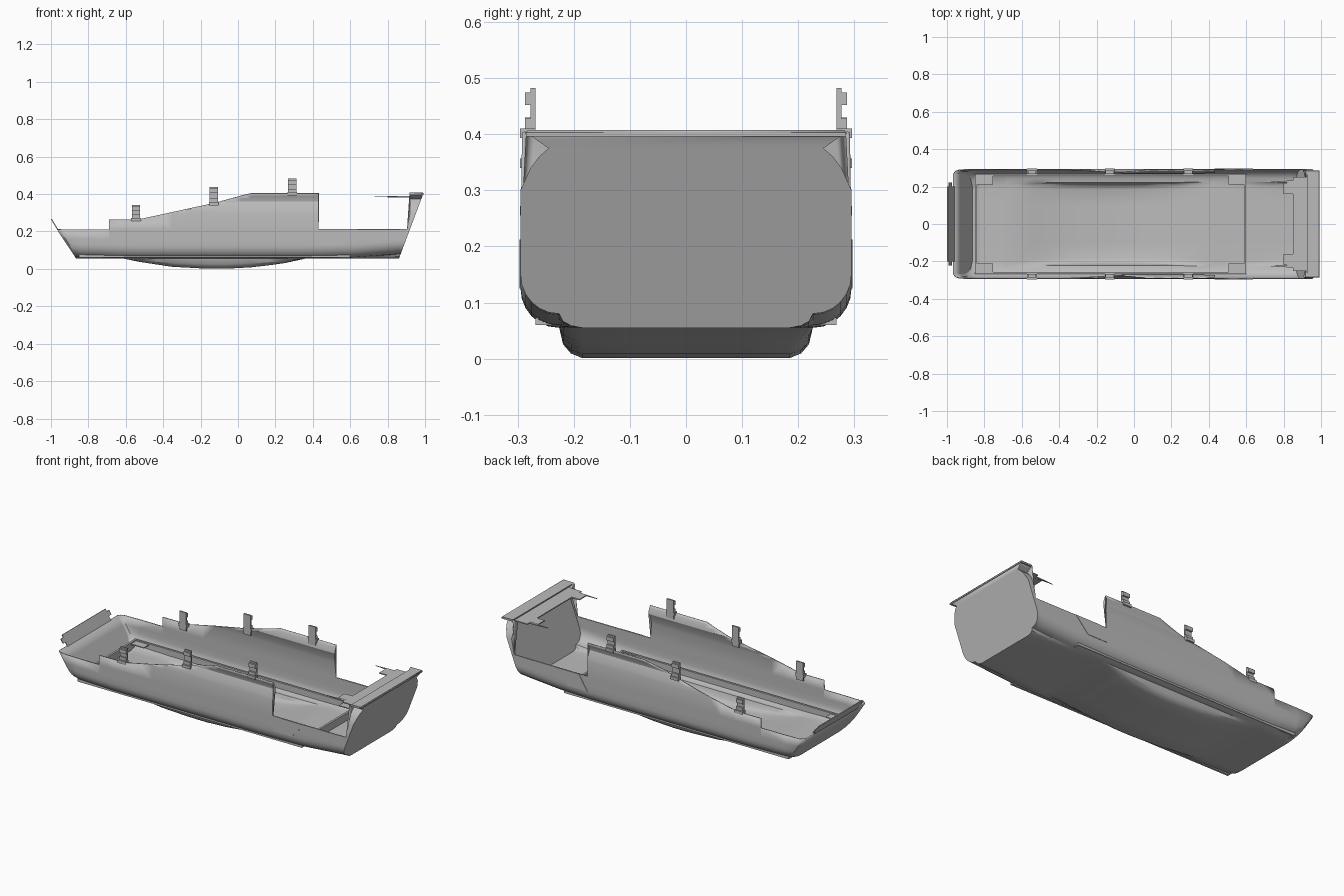
import bpy, bmesh, math
from mathutils import Vector

if "Cube" in bpy.data.objects:
    bpy.data.objects.remove(bpy.data.objects["Cube"])

mat = bpy.data.materials.new("plain grey")
mat.diffuse_color = (0.5, 0.5, 0.5, 1)
mat.use_nodes = True
mat.node_tree.nodes["Principled BSDF"].inputs["Base Color"].default_value = mat.diffuse_color


def finish(name, bm, smooth=False):
    me = bpy.data.meshes.new(name)
    bm.to_mesh(me)
    bm.free()
    ob = bpy.data.objects.new(name, me)
    bpy.context.collection.objects.link(ob)
    me.materials.append(mat)
    if smooth:
        bpy.ops.object.select_all(action='DESELECT')
        bpy.context.view_layer.objects.active = ob
        ob.select_set(True)
        bpy.ops.object.shade_smooth_by_angle(angle=math.radians(30))
    return ob


def add_box(bm, x0, x1, y0, y1, z0, z1):
    r = bmesh.ops.create_cube(bm, size=1)
    for v in r['verts']:
        v.co = ((x0 + x1) / 2 + v.co.x * (x1 - x0), (y0 + y1) / 2 + v.co.y * (y1 - y0),
                (z0 + z1) / 2 + v.co.z * (z1 - z0))


def add_prism(bm, pts, shift):
    vs = [bm.verts.new(p) for p in pts]
    f = bm.faces.new(vs)
    r = bmesh.ops.extrude_face_region(bm, geom=[f], use_keep_orig=True)
    for g in r['geom']:
        if isinstance(g, bmesh.types.BMVert):
            g.co += Vector(shift)
    bmesh.ops.recalc_face_normals(bm, faces=bm.faces[:])


def lerp(table, x):
    if x <= table[0][0]:
        return table[0][1]
    for (a, p), (b, q) in zip(table, table[1:]):
        if x <= b:
            return p + (q - p) * (x - a) / (b - a)
    return table[-1][1]


BASE = [(-0.87, 0.062), (-0.6, 0.055), (0.4, 0.055), (0.62, 0.06), (0.87, 0.08)]
BELLY = [(-0.61, 0.055), (-0.52, 0.036), (-0.35, 0.011), (-0.2, 0.003), (-0.08, 0),
         (0.1, 0.01), (0.25, 0.031), (0.36, 0.055)]
WIDE = [(0.0, 0.295), (0.3, 0.295), (0.34, 0.285), (0.36, 0.277), (0.375, 0.28), (0.405, 0.293)]
WIDE_STERN = [(0.0, 0.295), (0.3, 0.295), (0.34, 0.277), (0.36, 0.262), (0.375, 0.245), (0.405, 0.288)]


def bow_x(z):
    return -0.87 - (z - 0.062) * 0.66


def stern_x(z):
    return 0.87 + (z - 0.08) * 0.375


# hull: lofted cross-sections (x, top height, width factor, end kind)
stations = [(-0.87, 0.21, 0.91, 'bow'), (-0.87, 0.21, 0.965, 'bow2'), (-0.87, 0.21, 0.99, 'bow3'),
            (-0.84, 0.21, 1, ''), (-0.69, 0.21, 1, ''), (-0.689, 0.265, 1, '')]
stations += [(x, 0.265, 1, '') for x in (-0.61, -0.53)]
stations += [(x, lerp([(-0.53, 0.265), (-0.13, 0.352), (0.07, 0.403)], x), 1, '')
             for x in (-0.43, -0.35, -0.27, -0.2, -0.13, -0.06, 0.02, 0.07)]
stations += [(x, 0.403, 1, '') for x in (0.17, 0.25, 0.36, 0.43)]
stations += [(x, 0.212, 1, '') for x in (0.431, 0.52, 0.62, 0.75, 0.84)]
stations += [(0.87, 0.212, 1, 'pre'), (0.87, 0.403, 1, 'pre2'), (0.87, 0.403, 1, 'stern')]


def section(x, top, wf, kind):
    base, r = lerp(BASE, x), 0.07
    bel = min(base, lerp(BELLY, x))
    d = base - bel
    half = [(0, bel), (0.1, bel), (0.185, bel), (0.205, bel + d * 0.15),
            (0.219, bel + d * 0.45), (0.226, base)]
    for i in range(1, 7):
        a = math.pi / 2 * i / 6
        half.append((0.227 + 0.068 * math.sin(a), base + r * (1 - math.cos(a))))
    tab = WIDE_STERN if kind in ('pre2', 'stern') else WIDE
    for lv in (0.16, 0.21, 0.30, 0.32, 0.34, 0.36, 0.375, 0.39, 0.41):
        z = min(lv, top)
        half.append((lerp(tab, z), z))
    out = []
    for s, seq in ((-1, half[::-1]), (1, half[1:])):
        for y, z in seq:
            px = x
            if kind.startswith('bow'):
                px = bow_x(z) + {'bow': 0, 'bow2': 0.012, 'bow3': 0.035}[kind]
            elif kind == 'stern':
                px = stern_x(z)
            elif kind == 'pre':
                px = min(0.918, stern_x(z) - 0.016)
            elif kind == 'pre2':
                px = min(0.92, stern_x(z) - 0.014)
            out.append((px, s * y * wf, z))
    return out


bm = bmesh.new()
rows = [[bm.verts.new(p) for p in section(*s)] for s in stations]
for a, b in zip(rows, rows[1:]):
    for i in range(len(a) - 1):
        bm.faces.new((a[i], a[i + 1], b[i + 1], b[i]))
bm.faces.new(rows[0])
bm.faces.new(rows[-1])
bmesh.ops.remove_doubles(bm, verts=bm.verts[:], dist=0.0004)
bmesh.ops.dissolve_degenerate(bm, edges=bm.edges[:], dist=0.0003)
bmesh.ops.recalc_face_normals(bm, faces=bm.faces[:])
low = min(bm.faces, key=lambda f: f.calc_center_median().z)
if low.normal.z > 0:
    bmesh.ops.reverse_faces(bm, faces=bm.faces[:])
hull = finish("hull", bm, True)
sol = hull.modifiers.new("thickness", 'SOLIDIFY')
sol.thickness, sol.offset = 0.006, -1

# rectangular floor frame with corner pads
bm = bmesh.new()
for s in (-1, 1):
    add_box(bm, -0.85, 0.6, s * 0.262 - 0.006, s * 0.262 + 0.006, 0.06, 0.105)
    for x in (-0.845, 0.594):
        add_box(bm, x - 0.006, x + 0.006, -0.26, 0.26, 0.06, 0.105)
    for x in (-0.80, 0.55):
        add_box(bm, x - 0.045, x + 0.045, s * 0.235 - 0.025, s * 0.235 + 0.025, 0.095, 0.1)
finish("floor_frame", bm)

# bow flap
bm = bmesh.new()
pts = [(-0.965, -0.2), (-0.965, 0.2), (-0.978, 0.2), (-0.978, 0.222), (-0.992, 0.222), (-0.992, 0.2),
       (-1, 0.2), (-1, -0.2), (-0.992, -0.2), (-0.992, -0.222), (-0.978, -0.222), (-0.978, -0.2)]
add_prism(bm, [(x, y, 0.207 + (-0.965 - x) * 1.66) for x, y in pts], (0.005, 0, 0.002))
finish("bow_flap", bm)

# stern deck with tabs and thin spikes
bm = bmesh.new()
add_box(bm, 0.85, 0.98, -0.25, 0.25, 0.383, 0.389)
add_box(bm, 0.925, 0.992, -0.285, 0.285, 0.396, 0.403)
for s in (-1, 1):
    add_box(bm, 0.80, 0.86, s * 0.19 - 0.03, s * 0.19 + 0.03, 0.383, 0.389)
    add_prism(bm, [(0.73, s * 0.226, 0.384), (0.86, s * 0.218, 0.384), (0.86, s * 0.234, 0.384)], (0, 0, 0.004))
finish("stern_deck", bm)

# side posts: upright, rim base and two outer lugs
for i, (x, rim, top) in enumerate([(-0.545, 0.265, 0.342), (-0.13, 0.35, 0.438), (0.29, 0.403, 0.482)]):
    for s, side in ((-1, "front"), (1, "back")):
        bm = bmesh.new()

        def part(hw, y0, y1, z0, z1):
            a, b = sorted((s * y0, s * y1))
            add_box(bm, x - hw, x + hw, a, b, z0, z1)
        part(0.022, 0.268, 0.277, rim - 0.03, top)
        part(0.026, 0.268, 0.296, rim - 0.01, rim + 0.007)
        part(0.022, 0.277, 0.287, top - 0.03, top - 0.008)
        part(0.022, 0.277, 0.287, rim + 0.007, rim + 0.025)
        finish(f"post_{side}_{i + 1}", bm)

# slanted side panels
for s, side in ((-1, "front"), (1, "back")):
    bm = bmesh.new()
    add_prism(bm, [(0.43, s * 0.294, 0.125), (0.555, s * 0.294, 0.125), (0.635, s * 0.294, 0.212),
                   (0.485, s * 0.294, 0.212)], (0, s * 0.003, 0))
    finish(f"side_panel_{side}", bm)
